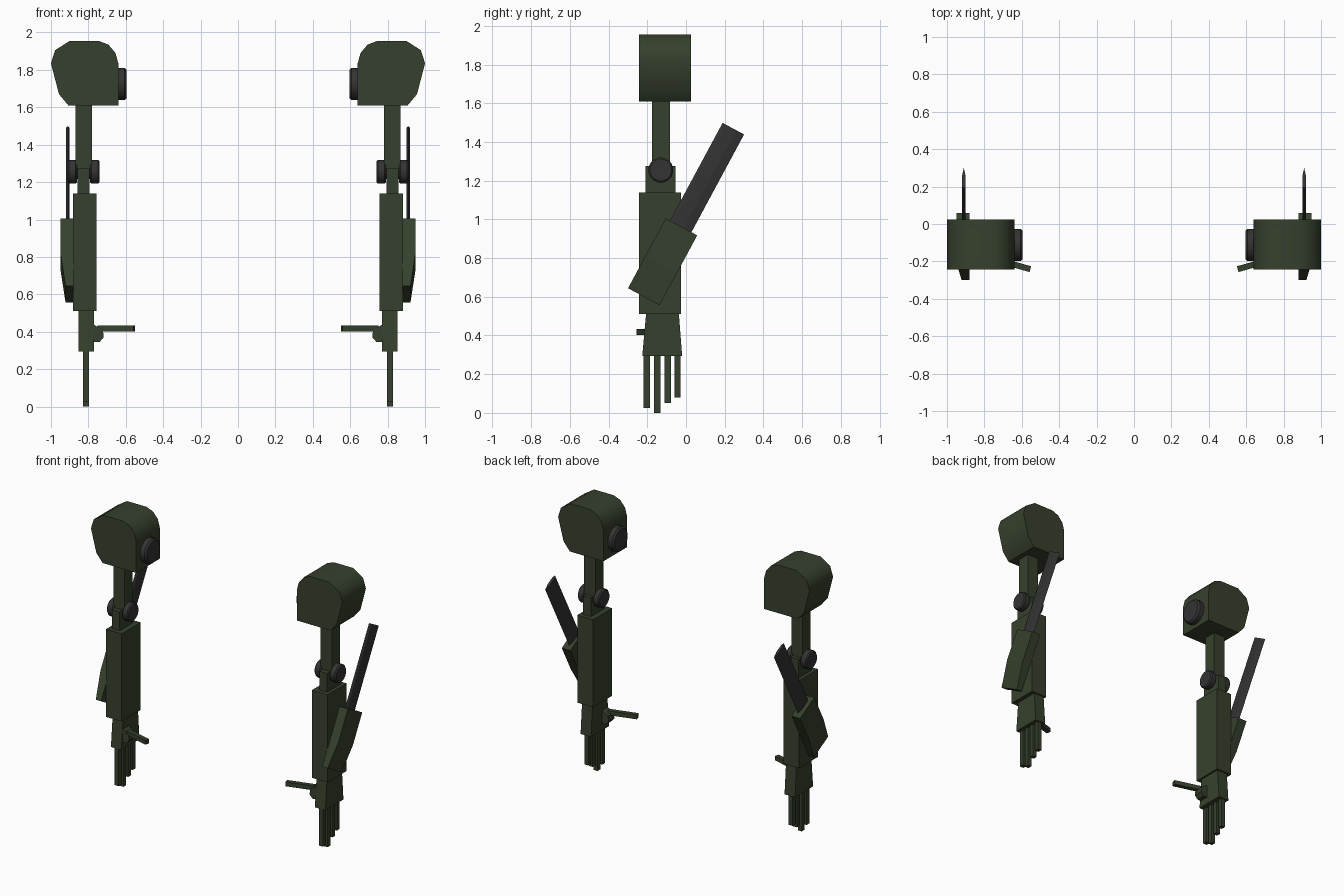
import bpy, bmesh, math
from mathutils import Vector, Matrix

cube = bpy.data.objects.get("Cube")
if cube:
    bpy.data.objects.remove(cube, do_unlink=True)


def material(name, rgb):
    m = bpy.data.materials.new(name)
    m.use_nodes = True
    m.diffuse_color = (*rgb, 1)
    bsdf = m.node_tree.nodes["Principled BSDF"]
    bsdf.inputs["Base Color"].default_value = (*rgb, 1)
    bsdf.inputs["Roughness"].default_value = 0.7
    return m


GREEN = material("dark olive green", (0.037, 0.052, 0.026))
GREY = material("dark grey", (0.035, 0.033, 0.034))


def finish(bm, name, side, mat, smooth=None):
    """Mirror to the wanted side, then turn the bmesh into an object."""
    bmesh.ops.transform(bm, matrix=Matrix.Diagonal((side, 1, 1, 1)), verts=bm.verts)
    bmesh.ops.recalc_face_normals(bm, faces=bm.faces)
    prefix = "left_" if side > 0 else "right_"
    mesh = bpy.data.meshes.new(prefix + name)
    bm.to_mesh(mesh)
    bm.free()
    mesh.materials.append(mat)
    ob = bpy.data.objects.new(prefix + name, mesh)
    bpy.context.collection.objects.link(ob)
    if smooth:
        bpy.ops.object.select_all(action='DESELECT')
        ob.select_set(True)
        bpy.context.view_layer.objects.active = ob
        bpy.ops.object.shade_smooth_by_angle(angle=math.radians(smooth))
    return ob


def loft(name, side, mat, rings, smooth=None):
    """Closed solid through rings with equal point counts."""
    bm = bmesh.new()
    loops = [[bm.verts.new(p) for p in ring] for ring in rings]
    n = len(loops[0])
    for a, b in zip(loops, loops[1:]):
        for i in range(n):
            j = (i + 1) % n
            bm.faces.new((a[i], a[j], b[j], b[i]))
    bm.faces.new(loops[0])
    bm.faces.new(loops[-1])
    return finish(bm, name, side, mat, smooth)


def rect(x0, x1, y0, y1, z):
    return [(x0, y0, z), (x1, y0, z), (x1, y1, z), (x0, y1, z)]


def box(name, side, mat, x, y, z):
    return loft(name, side, mat, [rect(*x, *y, z[0]), rect(*x, *y, z[1])])


def disc(name, side, x0, x1, y, z, r, bevel0=0, bevel1=0):
    """Round disc along x, with an optional chamfer at each end."""
    stations = [(x0, r - bevel0), (x0 + bevel0, r), (x1 - bevel1, r), (x1, r - bevel1)]
    if not bevel0:
        stations.pop(0)
    if not bevel1:
        stations.pop()
    turns = [math.tau * (i + 0.5) / 16 for i in range(16)]
    rings = [[(x, y + q * math.cos(t), z + q * math.sin(t)) for t in turns]
             for x, q in stations]
    return loft(name, side, GREY, rings, 30)


SHOULDER = [(0.64, 1.61), (0.907, 1.61), (0.957, 1.67), (1.0, 1.835), (0.978, 1.905),
            (0.90, 1.955), (0.745, 1.955), (0.693, 1.935), (0.655, 1.89), (0.64, 1.835)]
FINGERS = [(-0.203, 0.025), (-0.149, 0.0), (-0.094, 0.05), (-0.044, 0.08)]

# Slanted frame of the blade: along its length and across its width
TOP = Vector((0, -0.105, 1.005))
ALONG = Vector((0, -0.474, -0.88)).normalized()
ACROSS = Vector((0, 0.88, -0.474)).normalized()


def slanted(points, dist):
    """Ring of (x, width) points at a distance along the blade frame."""
    return [TOP + ALONG * dist + ACROSS * w + Vector((x, 0, 0)) for x, w in points]


for s in (1, -1):
    # Shoulder and upper arm
    loft("shoulder", s, GREEN,
         [[(x, y, z) for x, z in SHOULDER] for y in (-0.243, 0.025)], 40)
    disc("shoulder_joint", s, 0.595, 0.65, -0.112, 1.725, 0.088, bevel0=0.012)
    box("upper_arm", s, GREEN, (0.78, 0.87), (-0.175, -0.083), (1.24, 1.63))

    # Elbow: a thin axle between two chamfered discs
    disc("elbow_axle", s, 0.78, 0.87, -0.13, 1.255, 0.04)
    disc("elbow_inner_disc", s, 0.74, 0.79, -0.13, 1.255, 0.065, 0.008, 0.008)
    disc("elbow_outer_disc", s, 0.86, 0.912, -0.13, 1.255, 0.065, 0.008, 0.008)

    # Forearm
    box("forearm_bracket", s, GREEN, (0.795, 0.857), (-0.21, -0.055), (1.12, 1.275))
    box("forearm", s, GREEN, (0.757, 0.882), (-0.242, -0.025), (0.51, 1.14))

    # Blade housing, narrowing toward its lower end
    housing = []
    for dist, outer in ((0, 0.948), (0.22, 0.948), (0.41, 0.922)):
        section = [(0.88, 0), (outer, 0), (outer, 0.185), (0.88, 0.185)]
        housing.append(slanted(section, dist))
    loft("blade_housing", s, GREEN, housing)

    # Blade with a sharpened lower edge
    section = [(0.91, 0.025), (0.919, 0.04), (0.919, 0.105),
               (0.91, 0.151), (0.901, 0.105), (0.901, 0.04)]
    loft("blade", s, GREY, [slanted(section, -0.574), slanted(section, 0.05)])

    # Hand and fingers
    loft("hand", s, GREEN, [rect(0.77, 0.853, -0.226, -0.02, 0.295),
                            rect(0.77, 0.853, -0.206, -0.037, 0.515)])
    for i, (y, z) in enumerate(FINGERS):
        box(f"finger_{i + 1}", s, GREEN, (0.797, 0.828), (y - 0.016, y + 0.016), (z, 0.30))

    # Thumb knuckle and outstretched thumb
    knuckle = [(0.775, 0.345), (0.74, 0.345), (0.718, 0.37), (0.722, 0.41), (0.775, 0.44)]
    loft("thumb_knuckle", s, GREEN,
         [[(x, y, z) for x, z in knuckle] for y in (-0.212, -0.145)])
    thumb = [(0.558, -0.257), (0.75, -0.203), (0.745, -0.171), (0.55, -0.226)]
    loft("thumb", s, GREEN, [[(x, y, z) for x, y in thumb] for z in (0.402, 0.433)])
